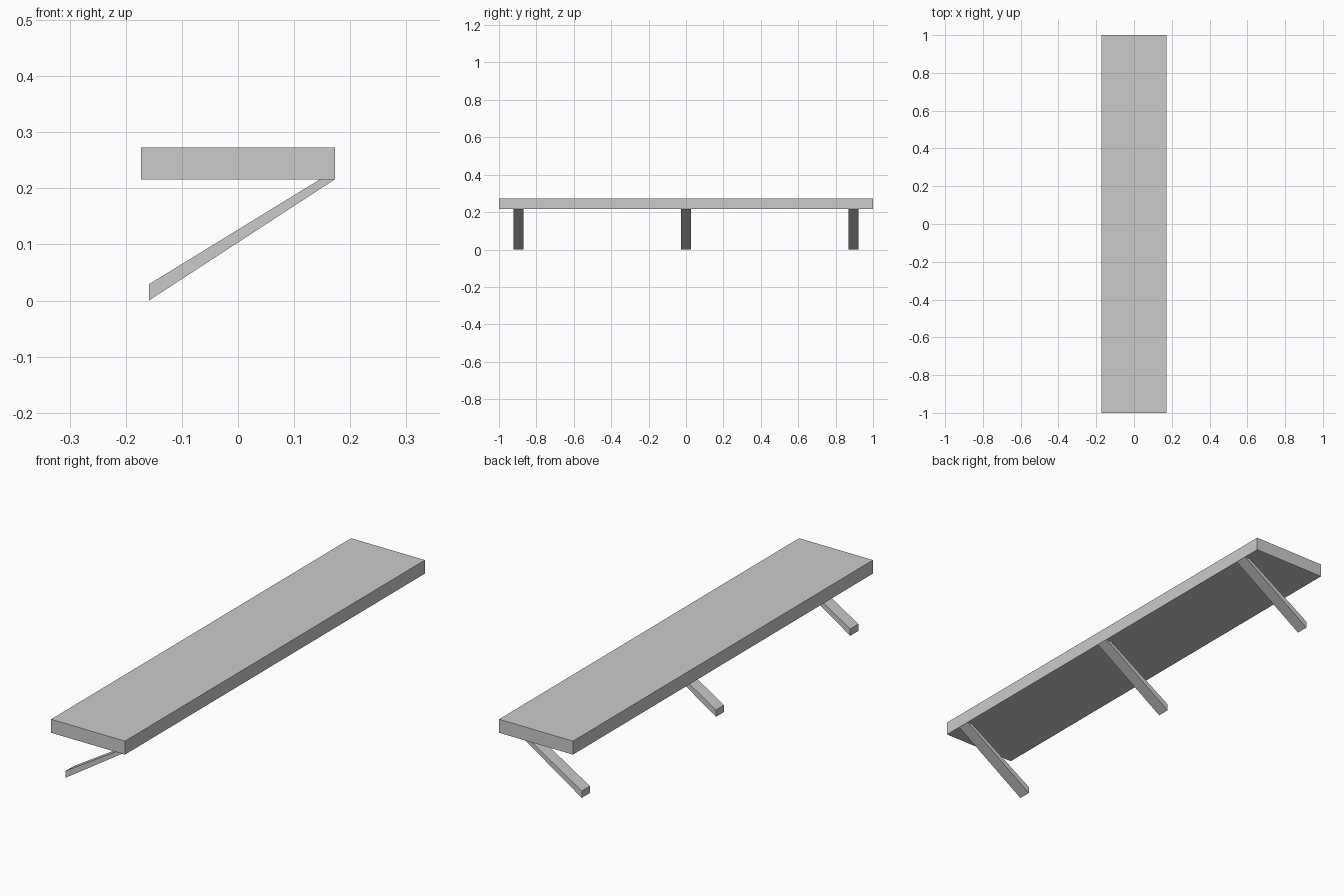
import bpy, bmesh

if "Cube" in bpy.data.objects:
    bpy.data.objects.remove(bpy.data.objects["Cube"])


def extruded_profile(name, profile, y_center, width):
    """Extrude an (x, z) outline along y, centred on y_center."""
    bm = bmesh.new()
    face = bm.faces.new([bm.verts.new((x, y_center - width / 2, z)) for x, z in profile])
    ext = bmesh.ops.extrude_face_region(bm, geom=[face])
    verts = [g for g in ext["geom"] if isinstance(g, bmesh.types.BMVert)]
    bmesh.ops.translate(bm, verts=verts, vec=(0, width, 0))
    bmesh.ops.recalc_face_normals(bm, faces=bm.faces)
    mesh = bpy.data.meshes.new(name)
    bm.to_mesh(mesh)
    bm.free()
    obj = bpy.data.objects.new(name, mesh)
    bpy.context.collection.objects.link(obj)
    return obj


HALF_DEPTH = 0.1725
BOARD_BOTTOM, BOARD_TOP = 0.216, 0.273

# Long shelf board
extruded_profile("shelf_board",
                 [(-HALF_DEPTH, BOARD_BOTTOM), (HALF_DEPTH, BOARD_BOTTOM),
                  (HALF_DEPTH, BOARD_TOP), (-HALF_DEPTH, BOARD_TOP)], 0, 2.0)

# Three slanted braces, from the board's front edge down to the wall side
brace = [(-0.159, 0.0), (HALF_DEPTH, BOARD_BOTTOM), (0.146, BOARD_BOTTOM), (-0.159, 0.029)]
for label, y in (("left", -0.895), ("middle", 0.0), ("right", 0.895)):
    extruded_profile(f"{label}_brace", brace, y, 0.054)
